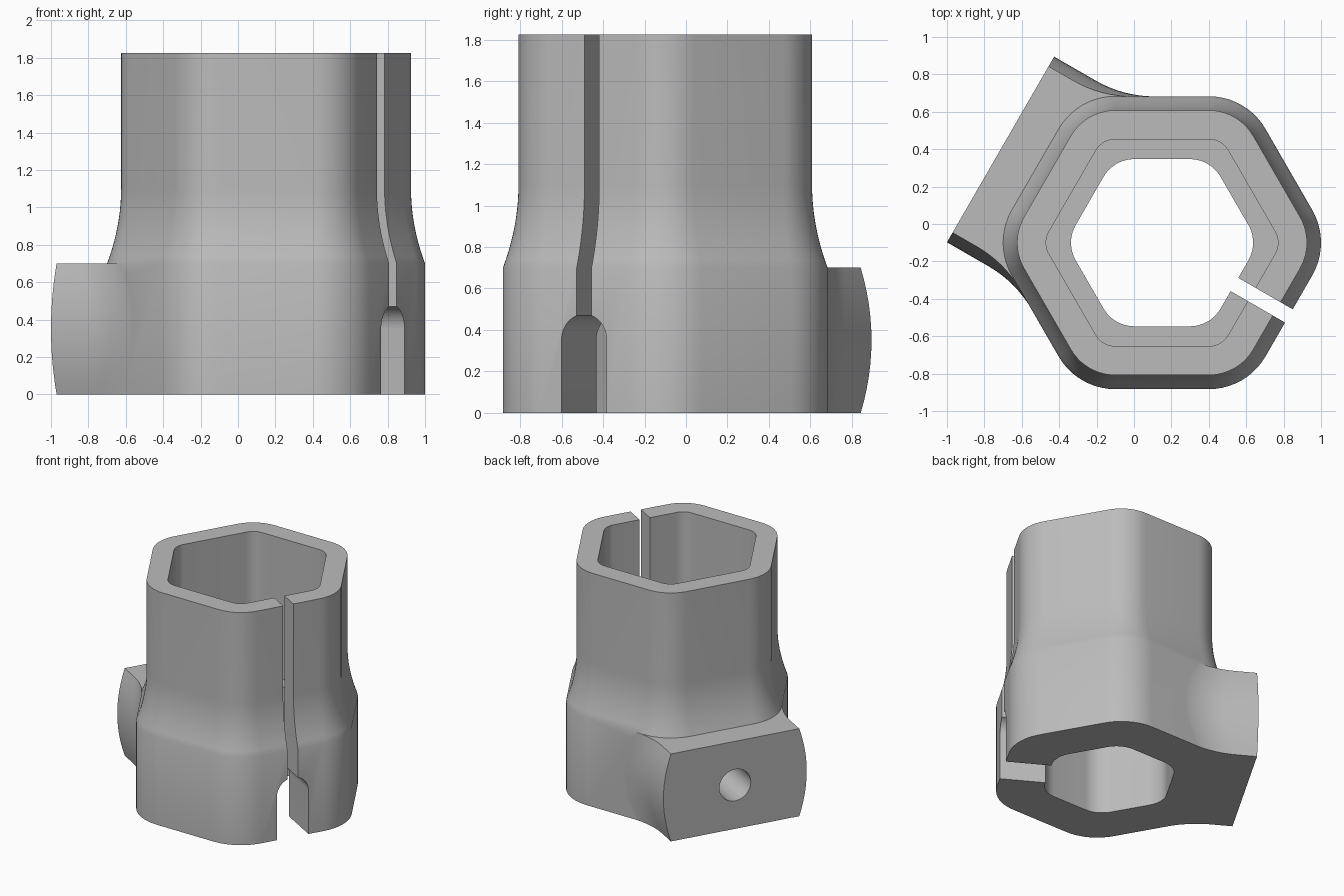
import bpy, bmesh
from math import sin, cos, pi, radians, tan
from mathutils import Vector

cube = bpy.data.objects.get("Cube")
if cube:
    bpy.data.objects.remove(cube, do_unlink=True)

CENTRE = Vector((0.15, -0.10, 0))
HEIGHT = 1.825
BASE_TOP = 0.70
BOLT_Z = 0.35
BOLT_R = 0.126
# Bolt axis points towards the boss, side runs across it
AXIS = Vector((cos(radians(150)), sin(radians(150)), 0))
SIDE = Vector((AXIS.y, -AXIS.x, 0))


def loft(name, rings):
    """Closed solid skinned through equal-length rings of points."""
    bm = bmesh.new()
    loops = [[bm.verts.new(p) for p in ring] for ring in rings]
    n = len(loops[0])
    for low, high in zip(loops, loops[1:]):
        for i in range(n):
            j = (i + 1) % n
            bm.faces.new((low[i], low[j], high[j], high[i]))
    bm.faces.new(loops[0][::-1])
    bm.faces.new(loops[-1])
    bmesh.ops.recalc_face_normals(bm, faces=bm.faces)
    mesh = bpy.data.meshes.new(name)
    bm.to_mesh(mesh)
    bm.free()
    obj = bpy.data.objects.new(name, mesh)
    bpy.context.collection.objects.link(obj)
    return obj


def hexagon(apothem, radius, z, steps=10):
    """Rounded hexagon ring with flats facing front and back."""
    ring = []
    for k in range(6):
        c = (apothem - radius) / cos(pi / 6)
        for s in range(steps + 1):
            t = k * pi / 3 - pi / 6 + s / steps * pi / 3
            ring.append(CENTRE + Vector((c * cos(k * pi / 3) + radius * cos(t),
                                         c * sin(k * pi / 3) + radius * sin(t), z)))
    return ring


def prism(name, outline, start, end):
    """Outline in (across, height) extruded along the bolt axis."""
    return loft(name, [[CENTRE + AXIS * u + SIDE * v + Vector((0, 0, z))
                        for v, z in outline] for u in (start, end)])


def combine(target, tool, operation):
    tool.hide_render = True
    bpy.context.view_layer.objects.active = target
    mod = target.modifiers.new(operation.lower(), 'BOOLEAN')
    mod.operation = operation
    mod.solver = 'EXACT'
    mod.object = tool
    bpy.ops.object.modifier_apply(modifier=mod.name)
    bpy.data.objects.remove(tool, do_unlink=True)


# Outer shell: wide base sweeping into a narrower tube
def apothem_at(z):
    return 0.708 + 0.075 * max(0, min(1, (1.1 - z) / 0.4)) ** 2


levels = [0] + [BASE_TOP + 0.4 * i / 10 for i in range(11)] + [HEIGHT]
body = loft("hex_collar", [hexagon(apothem_at(z), apothem_at(z) - 0.433, z) for z in levels])


# Bolt boss: bulging flanks that fillet tangentially into the neighbouring flats
def boss_ring(z):
    half = 0.573 - 0.06 * ((z - BOLT_Z) / BOLT_Z) ** 2
    flat = 0.782
    # Point where the flank line would meet the neighbouring flat
    meet_u = (flat - half * cos(pi / 6)) / sin(pi / 6)
    tangent = 0.17
    radius = tangent / tan(pi / 12)
    edge = [(0.997, half)]
    for s in range(9):
        t = s / 8 * pi / 6
        edge.append((meet_u + tangent - radius * sin(t),
                     half + radius * (1 - cos(t))))
    edge.append((0.1, 0.5))
    outline = edge + [(u, -v) for u, v in reversed(edge)]
    return [CENTRE + AXIS * u + SIDE * v + Vector((0, 0, z)) for u, v in outline]


boss = loft("boss", [boss_ring(BASE_TOP * i / 12) for i in range(13)])
combine(body, boss, 'UNION')

# Stepped hexagonal bore
bore = loft("bore", [hexagon(0.447, 0.19, -0.1), hexagon(0.447, 0.19, BASE_TOP),
                     hexagon(0.553, 0.12, BASE_TOP), hexagon(0.553, 0.12, HEIGHT + 0.1)])
combine(body, bore, 'DIFFERENCE')

# Round bolt hole through the boss
circle = [(BOLT_R * cos(i * pi / 16), BOLT_Z + BOLT_R * sin(i * pi / 16)) for i in range(32)]
combine(body, prism("bolt_hole", circle, 0.2, 1.2), 'DIFFERENCE')

# Keyhole slot opposite the boss: arched notch below a narrow full-height gap
gap = 0.041
half_slot = [(BOLT_R, -0.1)]
for i in range(11):
    t = i / 10 * radians(71)
    half_slot.append((BOLT_R * cos(t), BOLT_Z + BOLT_R * sin(t)))
half_slot += [(gap, BOLT_Z + BOLT_R * sin(radians(71))), (gap, HEIGHT + 0.1)]
half_slot.pop(-3)
slot = half_slot + [(-v, z) for v, z in reversed(half_slot)]
combine(body, prism("slot", slot, -1.2, -0.2), 'DIFFERENCE')

# Plain grey finish
grey = bpy.data.materials.new("plain_grey")
grey.use_nodes = True
colour = (0.5, 0.5, 0.5, 1)
grey.diffuse_color = colour
grey.node_tree.nodes["Principled BSDF"].inputs["Base Color"].default_value = colour
body.data.materials.clear()
body.data.materials.append(grey)
for poly in body.data.polygons:
    poly.material_index = 0

bpy.ops.object.select_all(action='DESELECT')
body.select_set(True)
bpy.context.view_layer.objects.active = body
bpy.ops.object.shade_smooth_by_angle(angle=radians(28))
